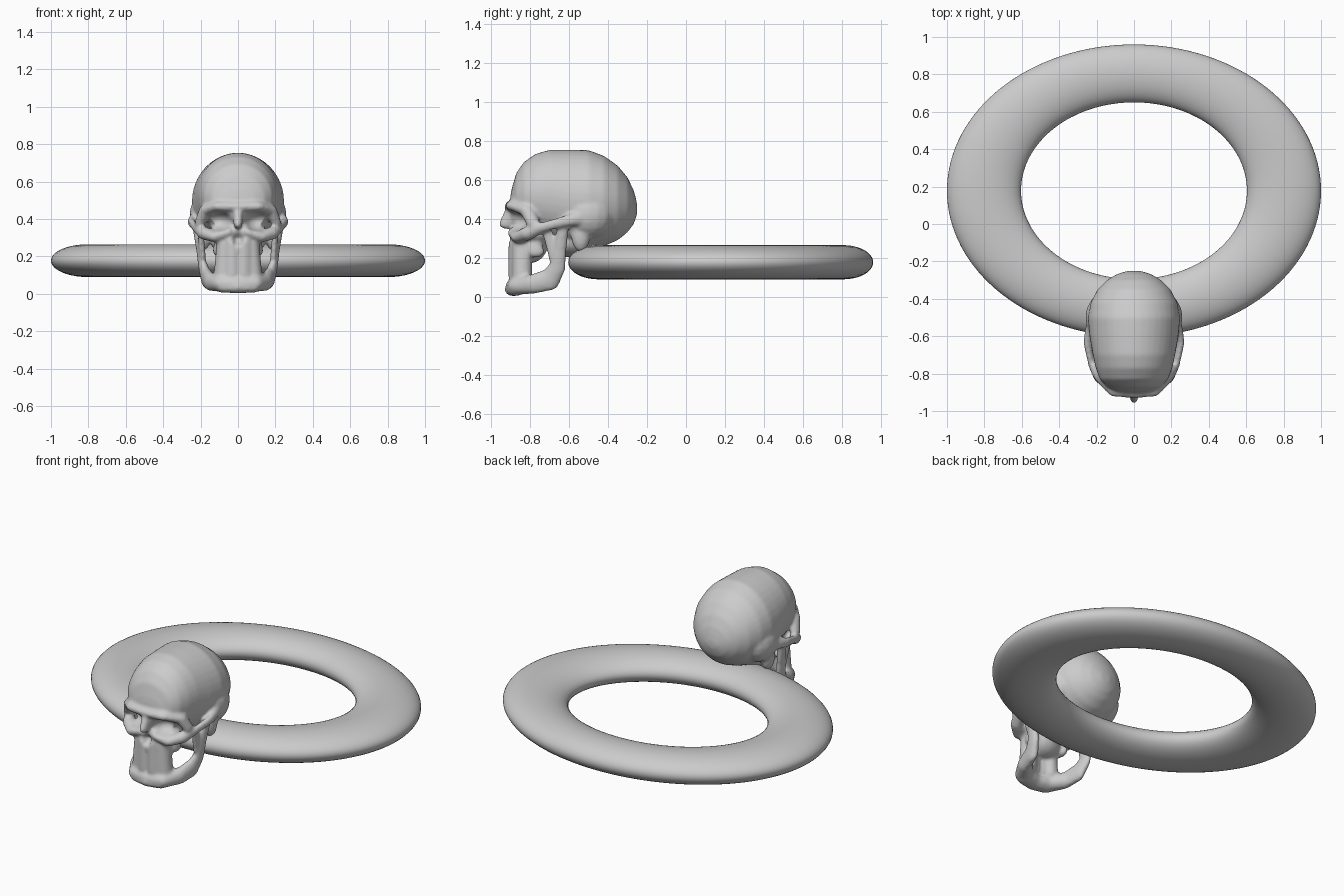
import bpy, bmesh, math
from mathutils import Vector

verts, faces = [], []


def ball_points(c, r, seg=16, rows=10):
    pts = [(c[0], c[1], c[2] - r[2]), (c[0], c[1], c[2] + r[2])]
    for i in range(1, rows):
        p = math.pi * i / rows
        for k in range(seg):
            a = 2 * math.pi * k / seg
            pts.append((c[0] + r[0] * math.sin(p) * math.cos(a),
                        c[1] + r[1] * math.sin(p) * math.sin(a),
                        c[2] + r[2] * math.cos(p)))
    return pts


def hull(points, mirror=False):
    # adds the convex skin of the points, optionally with its mirror image
    bm = bmesh.new()
    for p in points:
        bm.verts.new(p)
    bmesh.ops.convex_hull(bm, input=bm.verts[:])
    bmesh.ops.delete(bm, geom=[v for v in bm.verts if not v.link_faces], context='VERTS')
    bmesh.ops.recalc_face_normals(bm, faces=bm.faces[:])
    bm.verts.index_update()
    for s in ((1, -1) if mirror else (1,)):
        base = len(verts)
        verts.extend((s * v.co.x, v.co.y, v.co.z) for v in bm.verts)
        for f in bm.faces:
            idx = [base + v.index for v in f.verts]
            faces.append(idx if s > 0 else idx[::-1])
    bm.free()


def ball(c, r):
    hull(ball_points(c, r))


def pair(c, r):
    hull(ball_points(c, r), True)


def chain(*pts):
    # mirrored bone through (x, y, z, rx, ry, rz) stations
    for a, b in zip(pts, pts[1:]):
        hull(ball_points(a[:3], a[3:]) + ball_points(b[:3], b[3:]), True)


# Flattened oval ring
bpy.ops.mesh.primitive_torus_add(major_radius=0.802, minor_radius=0.198,
                                 major_segments=128, minor_segments=40,
                                 location=(0, 0.178, 0.177))
ring = bpy.context.object
ring.name = "oval_ring"
ring.scale = (1, 0.782, 0.443)
bpy.ops.object.shade_smooth()

# Cranium: elliptical sections (y, half width, bottom, top)
skin = []
for y, w, lo, hi in [
        (-0.25, 0.03, 0.43, 0.47), (-0.258, 0.06, 0.40, 0.51), (-0.27, 0.095, 0.37, 0.55),
        (-0.30, 0.145, 0.33, 0.612), (-0.35, 0.195, 0.29, 0.672), (-0.42, 0.232, 0.26, 0.722),
        (-0.5, 0.247, 0.235, 0.752), (-0.6, 0.238, 0.24, 0.754), (-0.7, 0.22, 0.29, 0.753),
        (-0.77, 0.205, 0.30, 0.733), (-0.83, 0.182, 0.34, 0.692), (-0.87, 0.145, 0.36, 0.635),
        (-0.892, 0.10, 0.40, 0.56), (-0.9, 0.06, 0.43, 0.52)]:
    for k in range(40):
        a = 2 * math.pi * k / 40
        skin.append((w * math.cos(a), y, (lo + hi) / 2 + (hi - lo) / 2 * math.sin(a)))
hull(skin)
pair((0.16, -0.5, 0.42), (0.10, 0.13, 0.12))

# Brow ridge, outer socket rim and nose bridge
chain((0.0, -0.885, 0.465, 0.04, 0.045, 0.03), (0.1, -0.875, 0.467, 0.05, 0.05, 0.03),
      (0.175, -0.815, 0.445, 0.035, 0.04, 0.03), (0.205, -0.785, 0.38, 0.026, 0.035, 0.03))
chain((0.0, -0.885, 0.45, 0.03, 0.04, 0.03), (0.0, -0.918, 0.372, 0.024, 0.042, 0.025))

# Cheekbones and arches
chain((0.05, -0.87, 0.33, 0.03, 0.045, 0.03), (0.12, -0.855, 0.305, 0.045, 0.045, 0.03),
      (0.185, -0.81, 0.325, 0.034, 0.04, 0.035), (0.228, -0.74, 0.355, 0.018, 0.04, 0.024),
      (0.252, -0.63, 0.385, 0.018, 0.04, 0.026), (0.235, -0.56, 0.40, 0.025, 0.04, 0.035))

# Upper jaw, tooth block and skull base
ball((0, -0.78, 0.33), (0.15, 0.12, 0.08))
ball((0, -0.81, 0.26), (0.115, 0.1, 0.09))
chain((0.03, -0.86, 0.28, 0.05, 0.05, 0.04), (0.03, -0.862, 0.1, 0.05, 0.048, 0.04))
chain((0.07, -0.84, 0.27, 0.045, 0.052, 0.04), (0.08, -0.84, 0.1, 0.05, 0.052, 0.04))
chain((0.10, -0.78, 0.26, 0.028, 0.045, 0.04), (0.11, -0.77, 0.23, 0.025, 0.045, 0.03))
ball((0, -0.58, 0.28), (0.15, 0.13, 0.08))
pair((0.185, -0.54, 0.32), (0.04, 0.05, 0.09))

# Lower jaw with its rear and front branches
chain((0.0, -0.877, 0.05, 0.05, 0.05, 0.043), (0.09, -0.86, 0.055, 0.05, 0.055, 0.045),
      (0.15, -0.78, 0.066, 0.034, 0.05, 0.05), (0.172, -0.695, 0.09, 0.028, 0.05, 0.058),
      (0.19, -0.66, 0.15, 0.022, 0.042, 0.05), (0.205, -0.645, 0.25, 0.02, 0.034, 0.04),
      (0.22, -0.63, 0.36, 0.024, 0.03, 0.04))
chain((0.19, -0.675, 0.2, 0.018, 0.03, 0.03), (0.2, -0.71, 0.33, 0.016, 0.026, 0.03))
chain((0.0, -0.885, 0.035, 0.04, 0.045, 0.032), (0.08, -0.87, 0.035, 0.04, 0.045, 0.03))

# Fuse the bones into one skin
me = bpy.data.meshes.new("skull")
me.from_pydata(verts, [], faces)
skull = bpy.data.objects.new("skull", me)
bpy.context.collection.objects.link(skull)
m = skull.modifiers.new("fuse", 'REMESH')
m.mode = 'VOXEL'
m.voxel_size = 0.009
m.use_smooth_shade = True
bpy.context.view_layer.objects.active = skull
bpy.ops.object.modifier_apply(modifier="fuse")

# Press in the eye sockets and the nose opening
hollows = [((s * 0.112, -0.915, 0.388), (0.08, 0.10, 0.055)) for s in (-1, 1)]
hollows.append(((0, -0.925, 0.292), (0.032, 0.06, 0.036)))
for v in skull.data.vertices:
    for c, r in hollows:
        d = 1 - ((v.co.x - c[0]) / r[0]) ** 2 - ((v.co.z - c[2]) / r[2]) ** 2
        if d > 0 and v.co.y < c[1] + r[1] * math.sqrt(d):
            v.co.y = c[1] + r[1] * math.sqrt(d)

# Soften the joins
m = skull.modifiers.new("soften", 'SMOOTH')
m.factor = 0.5
m.iterations = 8
